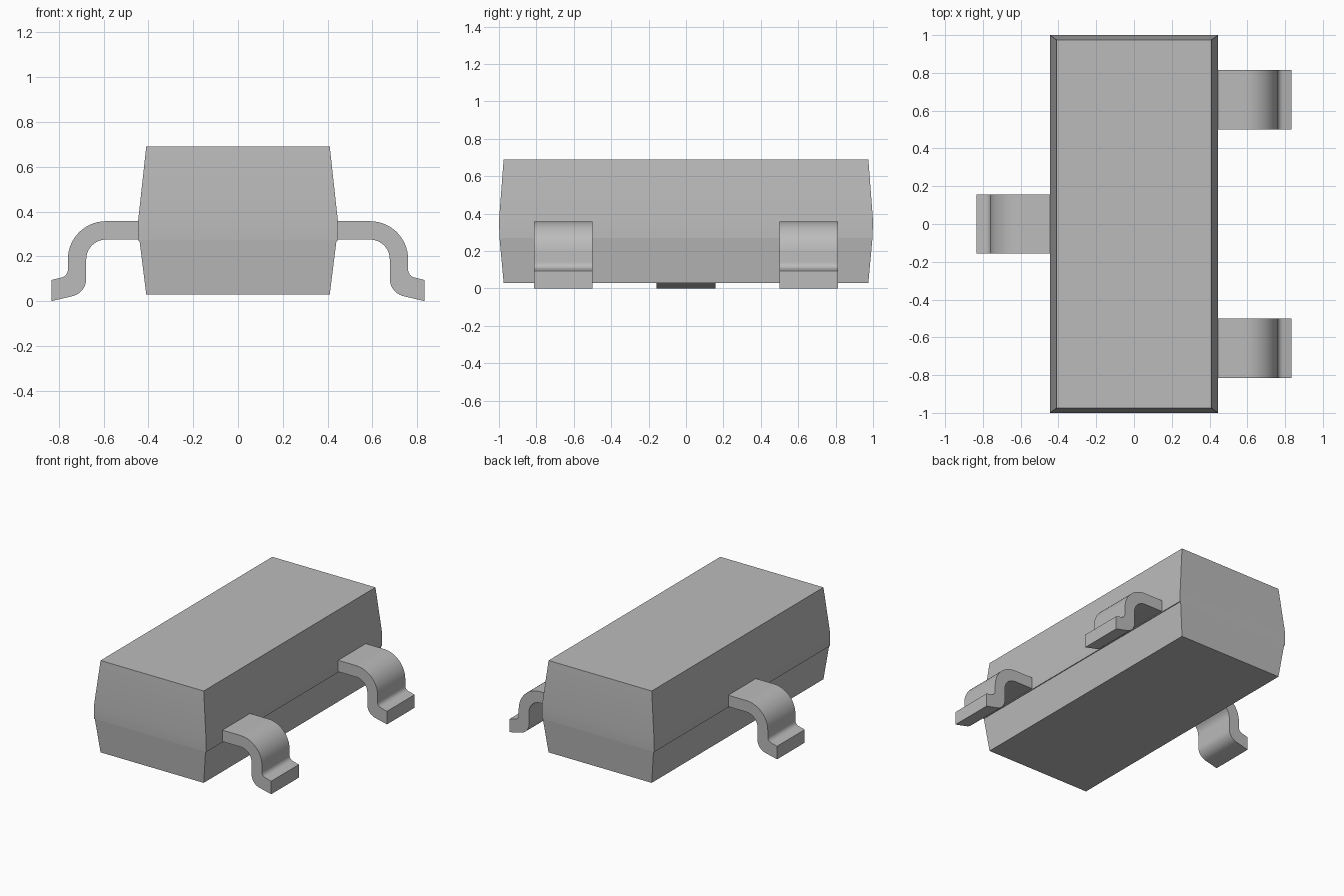
import bpy, bmesh
from math import sin, cos, radians

cube = bpy.data.objects.get("Cube")
if cube:
    bpy.data.objects.remove(cube, do_unlink=True)

grey = bpy.data.materials.new("neutral grey")
grey.use_nodes = True
colour = (0.5, 0.5, 0.5, 1)
grey.diffuse_color = colour
grey.node_tree.nodes["Principled BSDF"].inputs["Base Color"].default_value = colour


def loft(name, rings):
    """Bridge equal-length point rings and cap both ends."""
    bm = bmesh.new()
    loops = [[bm.verts.new(p) for p in ring] for ring in rings]
    for a, b in zip(loops, loops[1:]):
        for i in range(len(a)):
            j = (i + 1) % len(a)
            bm.faces.new((a[i], a[j], b[j], b[i]))
    bm.faces.new(loops[0])
    bm.faces.new(loops[-1])
    bmesh.ops.recalc_face_normals(bm, faces=bm.faces)
    mesh = bpy.data.meshes.new(name)
    bm.to_mesh(mesh)
    bm.free()
    mesh.materials.append(grey)
    obj = bpy.data.objects.new(name, mesh)
    bpy.context.collection.objects.link(obj)
    bpy.ops.object.select_all(action='DESELECT')
    obj.select_set(True)
    bpy.context.view_layer.objects.active = obj
    bpy.ops.object.shade_smooth_by_angle(angle=radians(30))
    return obj


def arc(cx, cz, r, start, end, steps=10):
    angles = [radians(start + (end - start) * i / steps) for i in range(steps + 1)]
    return [(cx + r * cos(a), cz + r * sin(a)) for a in angles]


# Moulded package body, with a narrow parting ledge along its long sides
sections = [(0.03, 0.41, 0.975), (0.27, 0.44, 0.997), (0.27, 0.446, 0.997),
            (0.36, 0.446, 1.0), (0.69, 0.41, 0.975)]
loft("package_body", [[(-x, -y, z), (x, -y, z), (x, y, z), (-x, y, z)]
                      for z, x, y in sections])

# Bent lead profile: upper edge outwards, then lower edge back
profile = ([(0.42, 0.357)] + arc(0.59, 0.187, 0.17, 90, 0, 14)
           + arc(0.795, 0.14, 0.035, 180, 257, 6) + [(0.834, 0.094), (0.834, 0.0)]
           + arc(0.758, 0.1, 0.08, 257, 180)
           + arc(0.59, 0.187, 0.088, 0, 90) + [(0.42, 0.275)])

# Two leads on one side, one on the other
for name, side, y in (("front_left_lead", 1, -0.657), ("back_left_lead", 1, 0.657),
                      ("right_lead", -1, 0)):
    loft(name, [[(side * x, y + d, z) for x, z in profile] for d in (-0.157, 0.157)])
